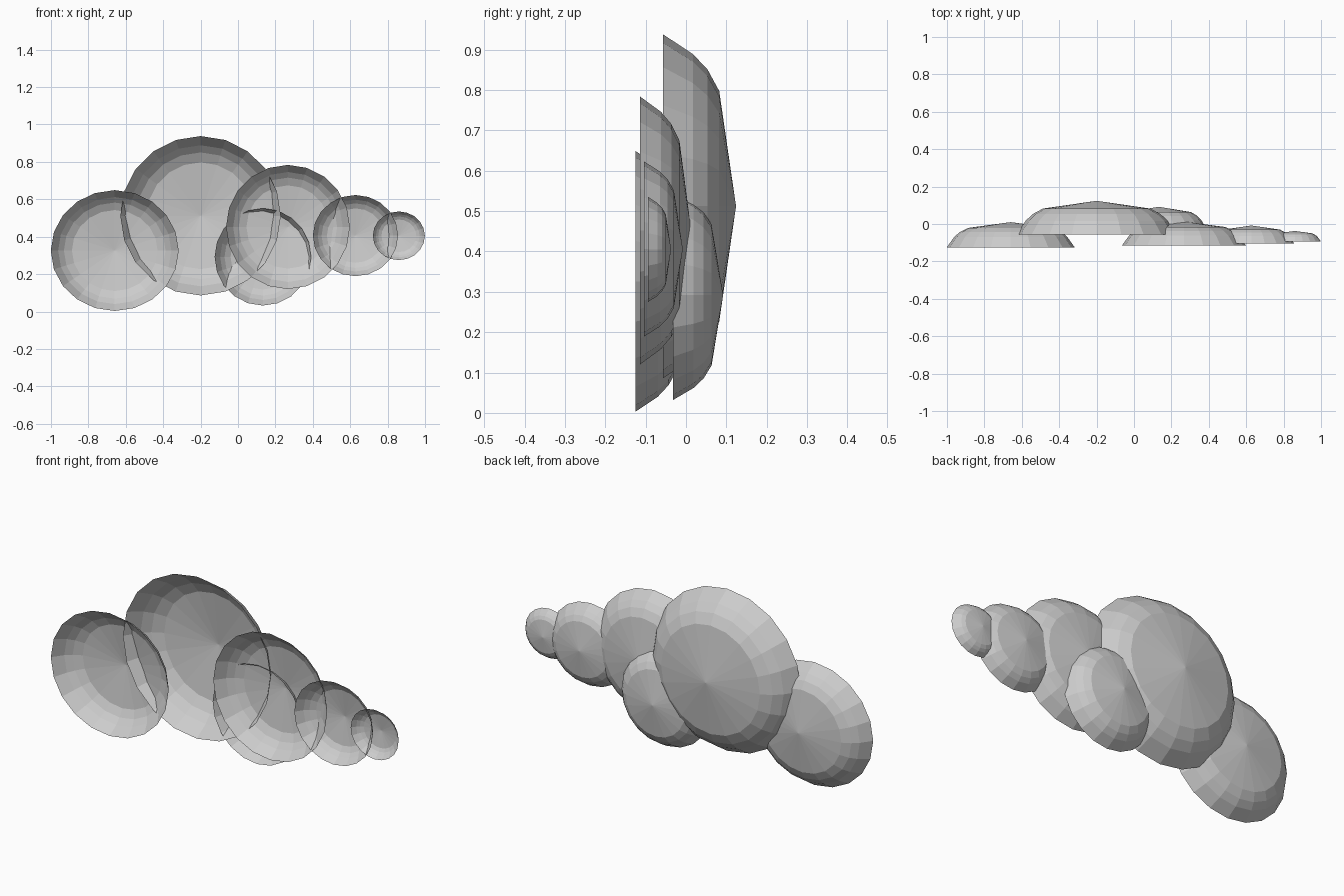
import bpy, bmesh
from math import sin, cos, pi

if "Cube" in bpy.data.objects:
    bpy.data.objects.remove(bpy.data.objects["Cube"])

SIDES = 20
# dome profile from open rim to apex: (radius fraction, depth fraction)
PROFILE = [(1, 0), (0.885, 0.41), (0.795, 0.61), (0.67, 0.77)]


def puff(name, x, z, rx, rz, rim_y, apex_y):
    """Shallow open dome: rim faces the front, apex points back."""
    bm = bmesh.new()
    depth = apex_y - rim_y
    rings = []
    for r, d in PROFILE:
        rings.append([bm.verts.new((x + rx * r * cos(2 * pi * i / SIDES),
                                    rim_y + depth * d,
                                    z + rz * r * sin(2 * pi * i / SIDES)))
                      for i in range(SIDES)])
    apex = bm.verts.new((x, apex_y, z))
    for i in range(SIDES):
        j = (i + 1) % SIDES
        for a, b in zip(rings, rings[1:]):
            bm.faces.new((a[i], b[i], b[j], a[j]))
        bm.faces.new((rings[-1][i], apex, rings[-1][j]))
    # make the convex side the outside
    for f in bm.faces:
        f.normal_update()
        if f.normal.y < 0:
            f.normal_flip()
    me = bpy.data.meshes.new(name)
    bm.to_mesh(me)
    bm.free()
    bpy.context.collection.objects.link(bpy.data.objects.new(name, me))


# cloud puffs, left to right
puff("left_puff", -0.659, 0.326, 0.342, 0.323, -0.125, 0.010)
puff("large_puff", -0.200, 0.512, 0.429, 0.426, -0.057, 0.124)
puff("lower_puff", 0.133, 0.292, 0.258, 0.260, -0.032, 0.092)
puff("middle_puff", 0.267, 0.452, 0.331, 0.332, -0.114, 0.013)
puff("small_puff", 0.628, 0.406, 0.228, 0.217, -0.104, -0.008)
puff("tip_puff", 0.860, 0.405, 0.139, 0.130, -0.094, -0.037)
